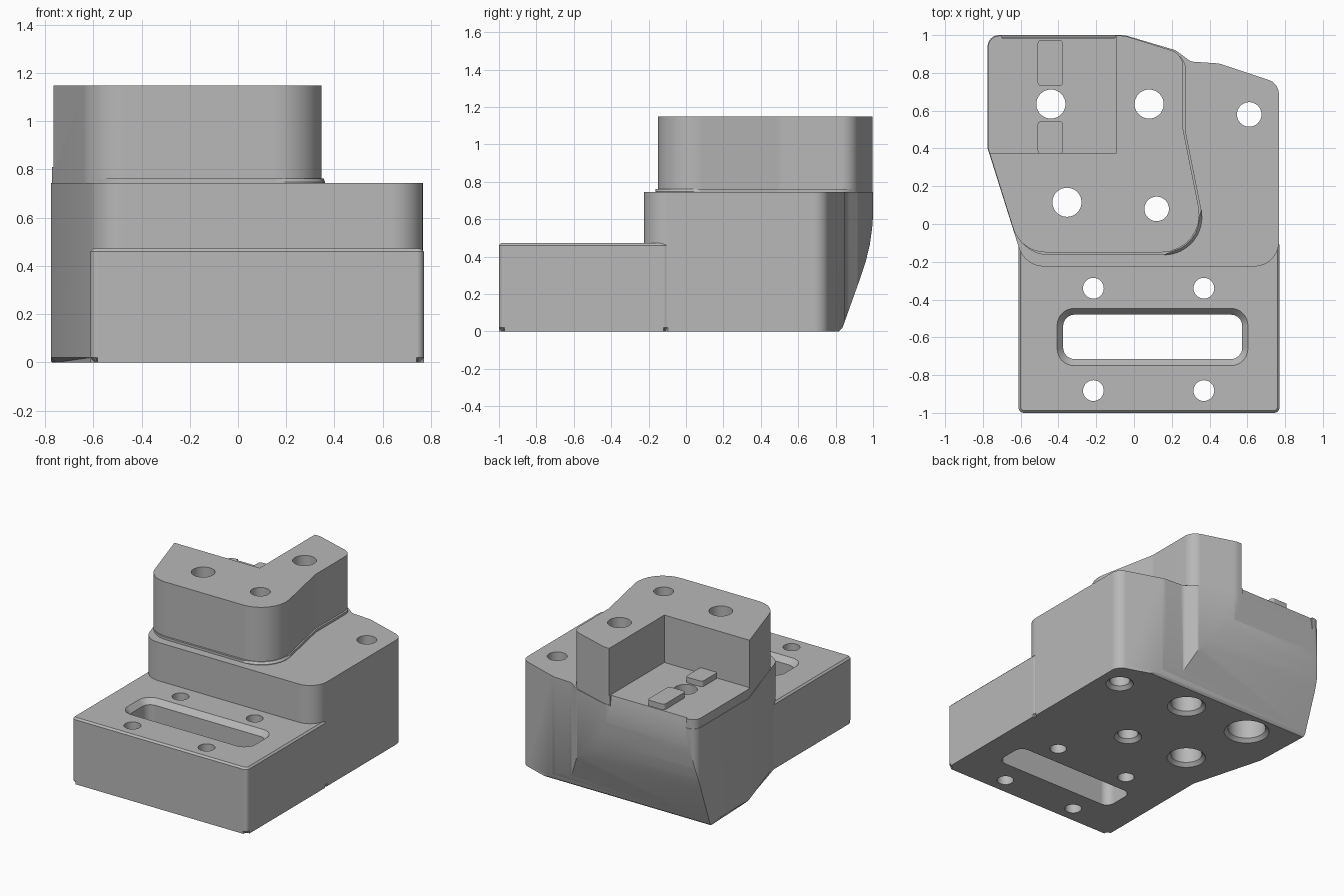
import bpy, bmesh, math
from mathutils import Vector, Matrix

if "Cube" in bpy.data.objects:
    bpy.data.objects.remove(bpy.data.objects["Cube"], do_unlink=True)

GREY = (0.48, 0.48, 0.48, 1.0)
grey = bpy.data.materials.new("plain_grey")
grey.use_nodes = True
grey.diffuse_color = GREY
grey.node_tree.nodes["Principled BSDF"].inputs["Base Color"].default_value = GREY


def rounded(corners, steps=8):
    """Outline from (x, y, radius) corners, each radius becoming an arc."""
    out = []
    for i, (x, y, r) in enumerate(corners):
        p = Vector((x, y))
        if r == 0:
            out.append(p)
            continue
        a = (Vector(corners[i - 1][:2]) - p).normalized()
        b = (Vector(corners[(i + 1) % len(corners)][:2]) - p).normalized()
        half = a.angle(b) / 2
        centre = p + (a + b).normalized() * (r / math.sin(half))
        start = p + a * (r / math.tan(half)) - centre
        end = p + b * (r / math.tan(half)) - centre
        sweep = math.atan2(start.x * end.y - start.y * end.x, start.dot(end))
        for k in range(steps + 1):
            out.append(centre + Matrix.Rotation(sweep * k / steps, 2) @ start)
    return out


def box_outline(x0, x1, y0, y1, r=0):
    return rounded([(x0, y0, r), (x1, y0, r), (x1, y1, r), (x0, y1, r)])


def circle(x, y, r, n=40):
    return [Vector((x + r * math.cos(math.tau * i / n), y + r * math.sin(math.tau * i / n)))
            for i in range(n)]


def loft(name, layers, low=0, high=0, sideways=False):
    """Solid through (z, outline) layers; low and high chamfer its ends."""
    bm = bmesh.new()
    rings = [[bm.verts.new((p.x, p.y, z)) for p in outline] for z, outline in layers]
    bm.faces.new(rings[0][::-1])
    bm.faces.new(rings[-1])
    for lower, upper in zip(rings, rings[1:]):
        for i in range(len(lower)):
            j = (i + 1) % len(lower)
            bm.faces.new((lower[i], lower[j], upper[j], upper[i]))
    for size, z in ((low, layers[0][0]), (high, layers[-1][0])):
        if size:
            rim = [e for e in bm.edges if all(abs(v.co.z - z) < 1e-5 for v in e.verts)]
            bmesh.ops.bevel(bm, geom=rim, offset=size, segments=1, affect='EDGES')
    if sideways:
        # profile (y, z) extruded along x
        for v in bm.verts:
            v.co = (v.co.z, v.co.x, v.co.y)
    bmesh.ops.recalc_face_normals(bm, faces=bm.faces[:])
    mesh = bpy.data.meshes.new(name)
    bm.to_mesh(mesh)
    bm.free()
    mesh.materials.append(grey)
    obj = bpy.data.objects.new(name, mesh)
    bpy.context.collection.objects.link(obj)
    return obj


def combine(target, other, operation):
    mod = target.modifiers.new(operation.lower(), 'BOOLEAN')
    mod.operation = operation
    mod.solver = 'EXACT'
    mod.object = other
    bpy.context.view_layer.objects.active = target
    bpy.ops.object.modifier_apply(modifier=mod.name)
    bpy.data.objects.remove(other, do_unlink=True)


# Main rear block
block_outline = rounded([
    (-0.775, 0.4, 0), (-0.578, -0.225, 0.14), (0.767, -0.225, 0.13),
    (0.767, 0.745, 0.08), (0.45, 0.85, 0.12), (0.3, 0.86, 0.06),
    (0.22, 0.92, 0.05), (-0.05, 1, 0.15), (-0.775, 1, 0.06)])
body = loft("mounting_block", [(0, block_outline), (0.745, block_outline)], low=0.02)

# Low front plate
plate_outline = box_outline(-0.612, 0.771, -1, -0.09, 0.03)
combine(body, loft("front_plate", [(0, plate_outline), (0.472, plate_outline)],
                   low=0.02, high=0.012), 'UNION')

# Tower and the small flare at its foot
tower_corners = [
    (-0.772, 0.4, 0), (-0.6, -0.15, 0.18), (0.39, -0.15, 0.2),
    (0.26, 0.5, 0.15), (0.26, 0.9, 0.09), (-0.05, 0.997, 0.15), (-0.772, 0.997, 0.06)]
tower_outline = rounded(tower_corners)
combine(body, loft("tower", [(0.7, tower_outline), (1.148, tower_outline)]), 'UNION')
flare_outline = [p + Vector((0.014, -0.014)) for p in tower_outline]
combine(body, loft("tower_foot", [(0.71, flare_outline), (0.762, flare_outline)],
                   high=0.0135), 'UNION')

# Square pocket in the rear corner of the tower
pocket = box_outline(-1, -0.092, 0.375, 1.2)
combine(body, loft("pocket_cutter", [(0.81, pocket), (1.4, pocket)]), 'DIFFERENCE')

# Curved undercut along the back, and the bevelled rim of the pocket floor
undercut = [Vector(p) for p in (
    (0.8, -0.02), (1.2, -0.02), (1.2, 0.63), (1.001, 0.63), (0.995, 0.55), (0.982, 0.46),
    (0.96, 0.37), (0.93, 0.28), (0.837, 0.02))]
combine(body, loft("undercut_cutter", [(-1, undercut), (1, undercut)], sideways=True),
        'DIFFERENCE')
rim = [Vector(p) for p in ((0.98, 0.83), (1.003, 0.7), (1.1, 0.7), (1.1, 0.83))]
combine(body, loft("rim_cutter", [(-0.7, rim), (-0.1, rim)], sideways=True), 'DIFFERENCE')

# Two raised keys on the pocket floor
for name, y0, y1 in (("front_key", 0.37, 0.545), ("rear_key", 0.73, 0.975)):
    key = box_outline(-0.51, -0.376, y0, y1, 0.02)
    combine(body, loft(name, [(0.79, key), (0.85, key)]), 'UNION')

# Long slot with a chamfered top
slot = box_outline(-0.375, 0.573, -0.715, -0.48, 0.06)
slot_rim = box_outline(-0.407, 0.603, -0.75, -0.447, 0.09)
combine(body, loft("slot_cutter", [(-0.1, slot), (0.435, slot), (0.472, slot_rim),
                                   (0.6, slot_rim)]), 'DIFFERENCE')

# Vertical holes: x, y, radius, radius of the bore from below
for x, y, r, bore in (
        (-0.44, 0.635, 0.077, 0.125), (0.08, 0.635, 0.077, 0.103),
        (-0.355, 0.115, 0.077, 0.103), (0.61, 0.58, 0.065, 0.067),
        (0.12, 0.08, 0.065, 0.067)):
    combine(body, loft("bore_cutter", [
        (-0.1, circle(x, y, bore + 0.024)), (0, circle(x, y, bore + 0.024)),
        (0.024, circle(x, y, bore)), (0.3, circle(x, y, bore)),
        (0.301, circle(x, y, r)), (1.4, circle(x, y, r))]), 'DIFFERENCE')
for x in (-0.215, 0.37):
    for y in (-0.34, -0.882):
        hole = circle(x, y, 0.055, 32)
        combine(body, loft("bolt_hole_cutter", [(-0.1, hole), (0.6, hole)]), 'DIFFERENCE')

# Smooth rounds, crisp edges
bpy.ops.object.select_all(action='DESELECT')
body.select_set(True)
bpy.context.view_layer.objects.active = body
bpy.ops.object.shade_smooth_by_angle(angle=math.radians(28))
weighted = body.modifiers.new("weighted_normals", 'WEIGHTED_NORMAL')
weighted.keep_sharp = True
